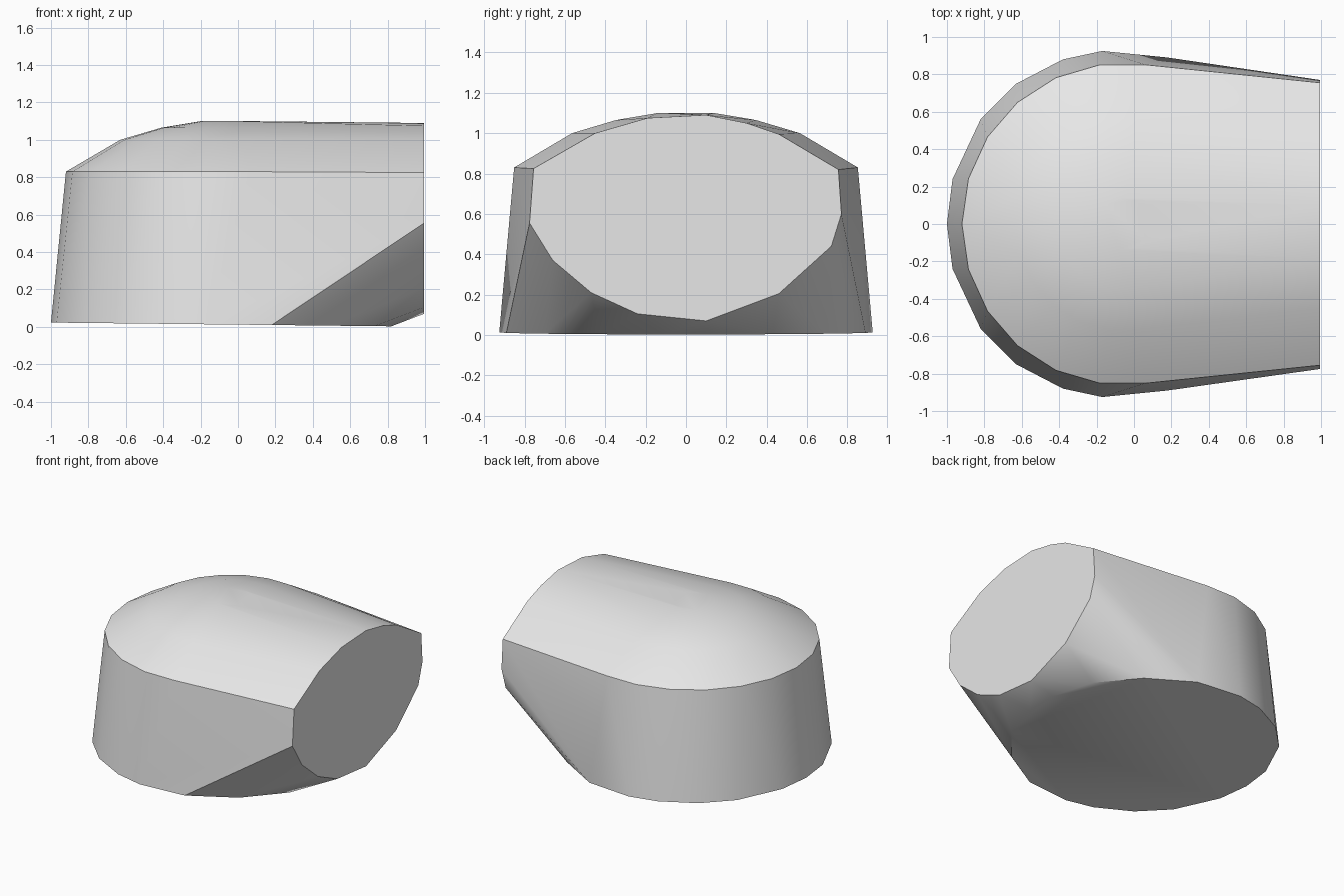
import bpy
import bmesh
import math

cube = bpy.data.objects.get("Cube")
if cube:
    bpy.data.objects.remove(cube, do_unlink=True)

grey = bpy.data.materials.new("light_grey")
grey.use_nodes = True
colour = (0.8, 0.8, 0.8, 1)
grey.diffuse_color = colour
grey.node_tree.nodes["Principled BSDF"].inputs["Base Color"].default_value = colour

bm = bmesh.new()


def ring(radius, z, centre=-0.06, sides=22):
    for i in range(sides):
        a = math.tau * i / sides
        bm.verts.new((centre + radius * math.cos(a), radius * math.sin(a), z))


# Slightly tilted oval base, mirrored across y
base_half = [(-0.97, 0.24), (-0.82, 0.56), (-0.63, 0.75), (-0.38, 0.88),
             (-0.17, 0.925), (0.18, 0.89), (0.5, 0.7), (0.73, 0.43), (0.82, 0.12)]
for x, y in base_half:
    for side in (1, -1):
        bm.verts.new((x, side * y, 0.011 * (0.82 - x) + 0.003))
bm.verts.new((-1, 0, 0.023))

# Shoulder and shallow dome
for radius, z in [(0.86, 0.83), (0.57, 1.0), (0.35, 1.065), (0.14, 1.1)]:
    ring(radius, z)

# Flat end outline in the y-z plane
end_outline = [(-0.775, 0.555), (-0.755, 0.825), (-0.45, 1.0), (-0.19, 1.075),
               (0.1, 1.09), (0.3, 1.05), (0.46, 0.995), (0.755, 0.82),
               (0.77, 0.6), (0.72, 0.44), (0.46, 0.205), (0.1, 0.07),
               (-0.24, 0.105), (-0.47, 0.21), (-0.66, 0.37)]
for y, z in end_outline:
    bm.verts.new((0.995, y, z))

# Wrap all sections in one convex shell
bmesh.ops.convex_hull(bm, input=bm.verts[:])
bmesh.ops.delete(bm, geom=[v for v in bm.verts if not v.link_faces], context='VERTS')
bmesh.ops.dissolve_limit(bm, angle_limit=math.radians(0.5),
                         verts=bm.verts[:], edges=bm.edges[:])
bmesh.ops.recalc_face_normals(bm, faces=bm.faces[:])

mesh = bpy.data.meshes.new("domed_body")
bm.to_mesh(mesh)
bm.free()
mesh.materials.append(grey)
body = bpy.data.objects.new("domed_body", mesh)
bpy.context.collection.objects.link(body)

# Smooth curved walls, crisp rims
bpy.ops.object.select_all(action='DESELECT')
body.select_set(True)
bpy.context.view_layer.objects.active = body
bpy.ops.object.shade_smooth_by_angle(angle=math.radians(30))
